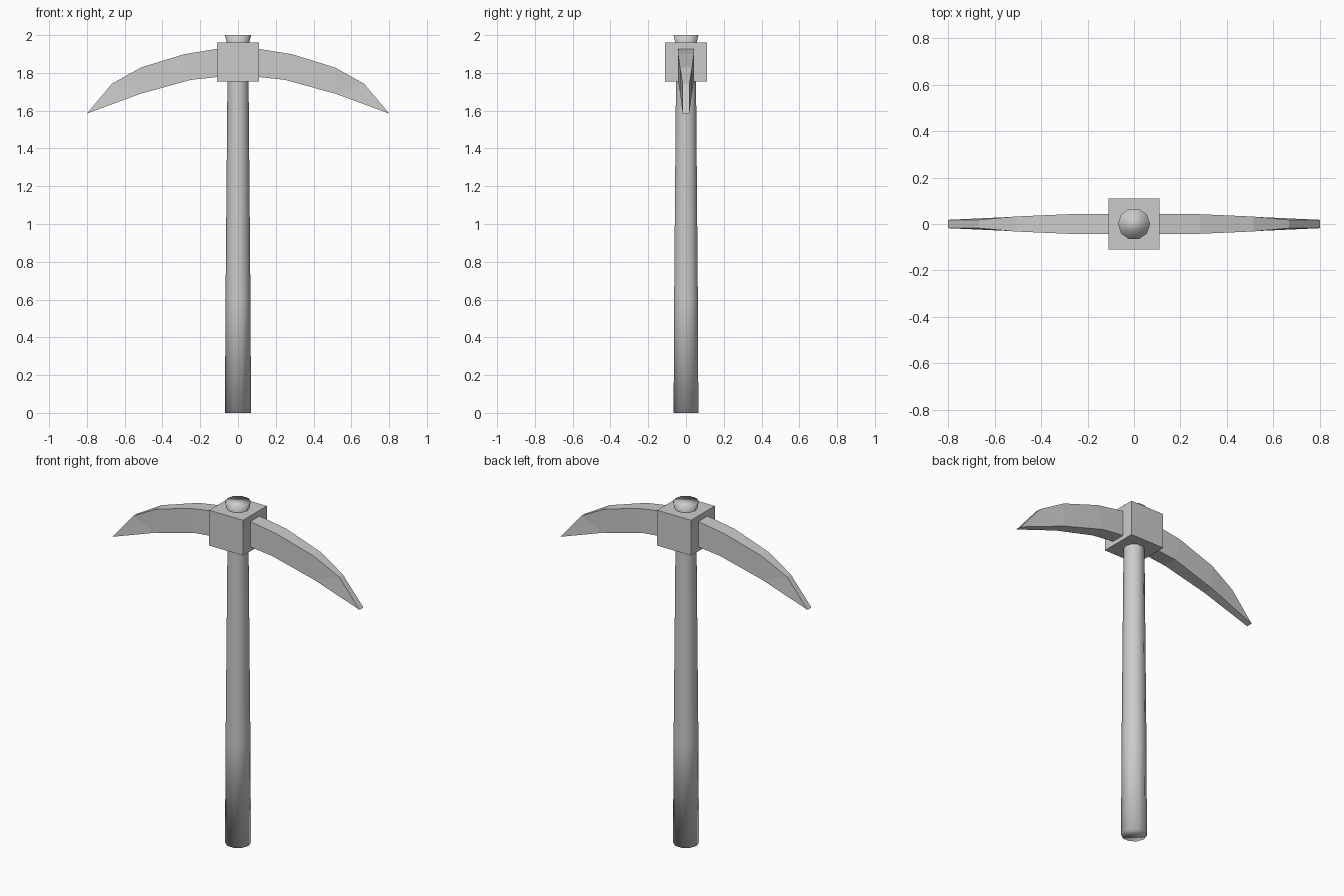
import bpy, bmesh, math

if "Cube" in bpy.data.objects:
    bpy.data.objects.remove(bpy.data.objects["Cube"])


def add_object(name, bm, smooth=False):
    bmesh.ops.recalc_face_normals(bm, faces=bm.faces)
    mesh = bpy.data.meshes.new(name)
    bm.to_mesh(mesh)
    bm.free()
    for p in mesh.polygons:
        p.use_smooth = smooth
    ob = bpy.data.objects.new(name, mesh)
    bpy.context.collection.objects.link(ob)
    return ob


# Tapered wooden handle with a flared top end, (radius, height) rings
SIDES = 10
bm = bmesh.new()
rings = []
for r, z in [(0.069, 0), (0.066, 0.6), (0.056, 1.75), (0.055, 1.94), (0.069, 2.0)]:
    rings.append([bm.verts.new((r * math.cos(math.tau * i / SIDES),
                                r * math.sin(math.tau * i / SIDES), z))
                  for i in range(SIDES)])
for a, b in zip(rings, rings[1:]):
    for i in range(SIDES):
        j = (i + 1) % SIDES
        bm.faces.new((a[i], a[j], b[j], b[i]))
bm.faces.new(rings[0])
bm.faces.new(rings[-1])
add_object("handle", bm, smooth=True)

# Square socket block
bm = bmesh.new()
bmesh.ops.create_cube(bm, size=1)
for v in bm.verts:
    v.co = (v.co.x * 0.22, v.co.y * 0.22, 1.857 + v.co.z * 0.207)
add_object("socket_block", bm)

# Curved blade: half outline (x, z, half thickness), mirrored across x
top = [(0, 1.945, 0.042), (0.285, 1.899, 0.042), (0.515, 1.828, 0.032),
       (0.667, 1.743, 0.018)]
tip = (0.80, 1.585, 0.018)
bottom = [(0, 1.79, 0.042), (0.25, 1.763, 0.042), (0.515, 1.69, 0.031)]
bm = bmesh.new()


def pair(p):
    x, z, t = p
    return bm.verts.new((x, -t, z)), bm.verts.new((x, t, z))


T = [pair(p) for p in top]
B = [pair(p) for p in bottom]
P = pair(tip)
for s in (0, 1):
    for i in range(2):
        bm.faces.new((T[i][s], T[i + 1][s], B[i + 1][s], B[i][s]))
    bm.faces.new((T[2][s], T[3][s], B[2][s]))
    bm.faces.new((T[3][s], P[s], B[2][s]))
for chain in (T + [P], B + [P]):
    for a, b in zip(chain, chain[1:]):
        bm.faces.new((a[0], b[0], b[1], a[1]))
blade = add_object("blade", bm)
blade.modifiers.new("mirror", 'MIRROR').use_axis[0] = True
